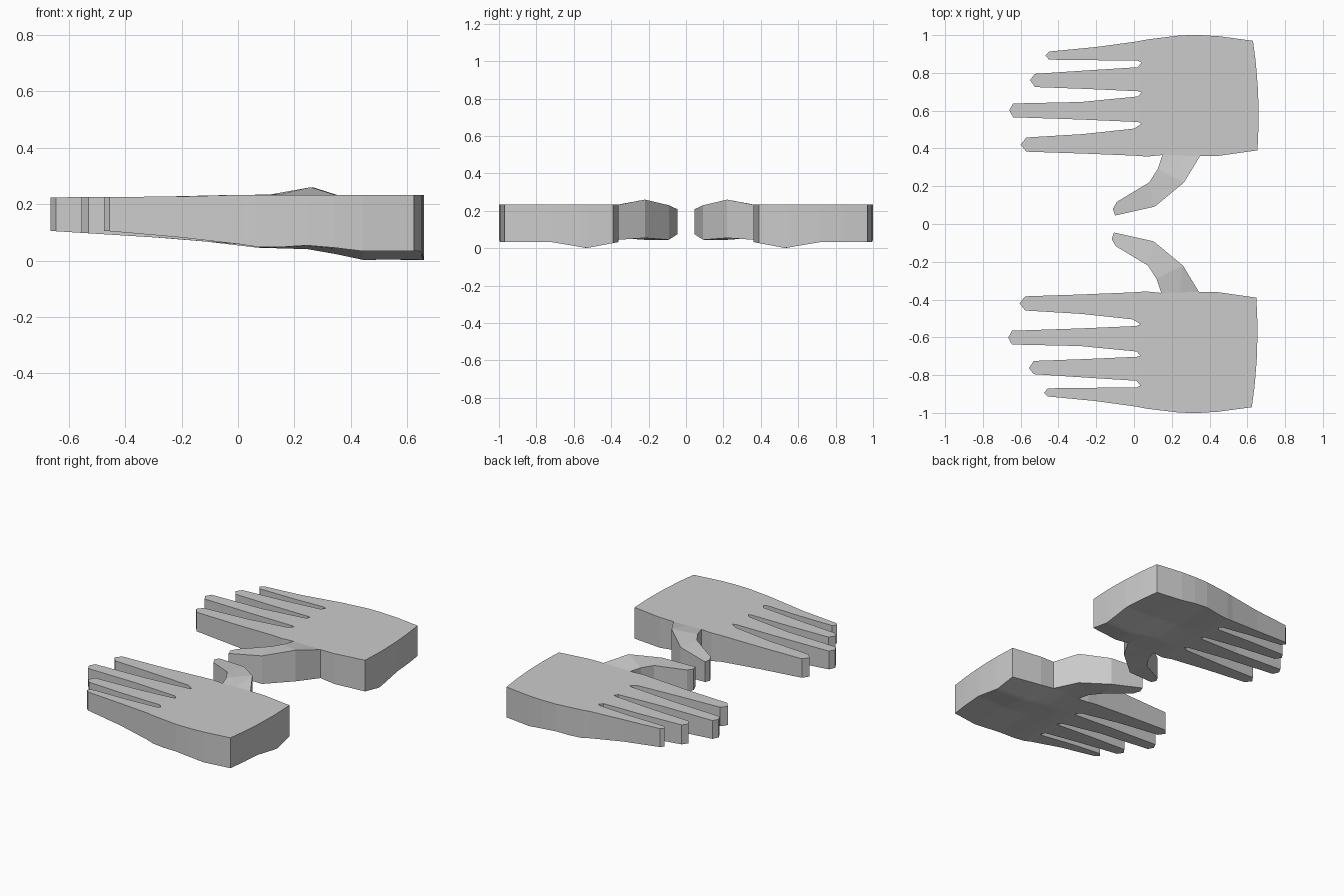
import bpy, bmesh

cube = bpy.data.objects.get("Cube")
if cube:
    bpy.data.objects.remove(cube)

grey = bpy.data.materials.new("plain grey")
grey.use_nodes = True
grey.diffuse_color = (0.6, 0.6, 0.6, 1)
grey.node_tree.nodes["Principled BSDF"].inputs["Base Color"].default_value = (0.6, 0.6, 0.6, 1)


def interp(x, pts):
    for (x0, v0), (x1, v1) in zip(pts, pts[1:]):
        if x <= x1:
            t = max(0, (x - x0) / (x1 - x0))
            return v0 + (v1 - v0) * t
    return pts[-1][1]


def underside(x, y):
    """Height of the underside, with a heel ridge near the wrist."""
    base = interp(x, [(-0.66, 0.105), (-0.1, 0.07), (0, 0.06), (0.1, 0.044),
                      (0.27, 0.055), (0.45, 0.033)])
    ridge = interp(y, [(0.36, 0), (0.53, 1), (0.72, 0)])
    little = 0.012 * min(1, max(0, -x) / 0.4) if y > 0.85 else 0
    return base + little - interp(x, [(0.1, 0), (0.45, 0.032)]) * ridge


def upperside(x):
    return interp(x, [(-0.66, 0.224), (-0.2, 0.227), (0, 0.233)])


# Finger sections from root to tip: (x, inner y, outer y), then the end point
FINGERS = [
    [(0, 0.362, 0.505), (-0.27, 0.373, 0.476), (-0.57, 0.383, 0.458), (-0.6, 0.42)],
    [(0.02, 0.54, 0.675), (-0.28, 0.553, 0.646), (-0.64, 0.565, 0.638), (-0.66, 0.602)],
    [(0.02, 0.703, 0.83), (-0.25, 0.715, 0.813), (-0.525, 0.725, 0.795), (-0.55, 0.762)],
    [(0.02, 0.865, 0.967), (-0.2, 0.867, 0.937), (-0.45, 0.87, 0.913), (-0.47, 0.893)],
]
# Palm columns toward the wrist: (x, inner y, outer y)
COLUMNS = [(0.07, 0.357, 0.977), (0.15, 0.365, 0.987), (0.25, 0.362, 0.999),
           (0.35, 0.36, 1.0), (0.45, 0.361, 0.994), (0.64, 0.39, 0.97)]


def build_hand(name, side, shift):
    bm = bmesh.new()

    def point(x, y, top=None, low=None):
        top = upperside(x) if top is None else top
        low = underside(x, y) if low is None else low
        return [bm.verts.new((x + shift, y * side, z)) for z in (top, low)]

    def patch(*pairs):
        for layer in (0, 1):
            bm.faces.new([p[layer] for p in pairs])

    def limb(sections, end):
        for (a, b), (c, d) in zip(sections, sections[1:]):
            patch(a, b, d, c)
        patch(sections[-1][0], sections[-1][1], end)

    # Fingers, whose roots form the first palm column
    roots = []
    for i, finger in enumerate(FINGERS):
        sections = [(point(x, lo), point(x, hi)) for x, lo, hi in finger[:-1]]
        limb(sections, point(*finger[-1]))
        roots += sections[0]
        if i < 3:
            gap = (finger[0][2] + FINGERS[i + 1][0][1]) / 2
            roots.append(point(0.04, gap + 0.008))

    # Palm grid
    ys = [abs(r[0].co.y) for r in roots]
    grid = [roots]
    for x, lo, hi in COLUMNS:
        column = []
        for y in ys:
            yy = lo + (hi - lo) * (y - ys[0]) / (ys[-1] - ys[0])
            xx = 0.66 - 0.19 * (yy - 0.57) ** 2 if x > 0.6 else x
            column.append(point(xx, yy))
        grid.append(column)
    for a, b in zip(grid, grid[1:]):
        for i in range(len(ys) - 1):
            patch(a[i], a[i + 1], b[i + 1], b[i])

    # Thumb, joined to the inner edge of the palm
    outer, middle, inner = grid[2][0], grid[3][0], grid[4][0]
    knuckle = (point(0.125, 0.29, 0.235, 0.05), point(0.265, 0.22, 0.26, 0.055))
    patch(outer, middle, knuckle[1], knuckle[0])
    patch(middle, inner, knuckle[1])
    joint = (point(0.08, 0.22, 0.235, 0.045), point(0.11, 0.092, 0.23, 0.045))
    tip = (point(-0.09, 0.118, 0.212, 0.065), point(-0.1, 0.045, 0.208, 0.075))
    limb([knuckle, joint, tip], point(-0.112, 0.08, 0.21, 0.072))

    # Side walls between the upper and lower sheets
    bm.verts.index_update()
    bm.verts.ensure_lookup_table()
    rims = [e for e in bm.edges if e.is_boundary and e.verts[0].index % 2 == 0]
    for e in rims:
        a, b = e.verts
        bm.faces.new((a, b, bm.verts[b.index + 1], bm.verts[a.index + 1]))
    bmesh.ops.recalc_face_normals(bm, faces=bm.faces)

    mesh = bpy.data.meshes.new(name)
    bm.to_mesh(mesh)
    bm.free()
    mesh.materials.append(grey)
    bpy.context.collection.objects.link(bpy.data.objects.new(name, mesh))


build_hand("back_hand", 1, 0)
build_hand("front_hand", -1, -0.006)
